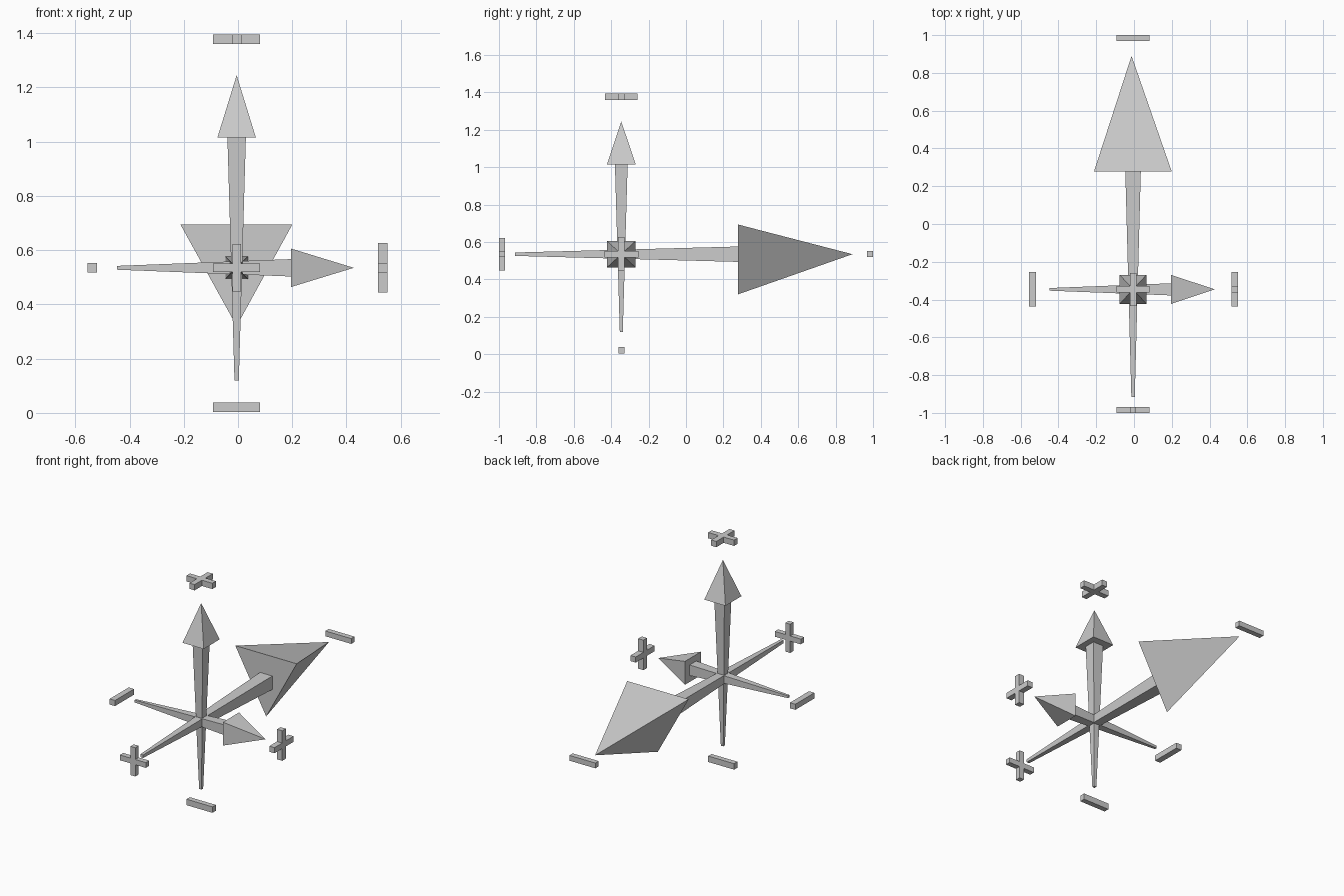
import bpy
from mathutils import Vector

if "Cube" in bpy.data.objects:
    bpy.data.objects.remove(bpy.data.objects["Cube"])

CX, CY, CZ = -0.005, -0.346, 0.535          # where the three axes cross
CENTRE = Vector((CX, CY, CZ))
# for each axis: the two directions spanning its cross-section
SPAN = {'x': ('y', 'z'), 'y': ('z', 'x'), 'z': ('x', 'y')}
UNIT = {'x': Vector((1, 0, 0)), 'y': Vector((0, 1, 0)), 'z': Vector((0, 0, 1))}


def loft(name, axis, outline_a, pos_a, outline_b, pos_b):
    """Solid between two outlines across an axis; a single point makes a pyramid."""
    u, v = (UNIT[k] for k in SPAN[axis])
    w = UNIT[axis]
    flat = CENTRE - w * CENTRE.dot(w)
    ring = lambda pts, pos: [flat + u * p + v * q + w * pos for p, q in pts]
    verts = ring(outline_a, pos_a) + ring(outline_b, pos_b)
    n, tip = len(outline_a), len(outline_b) == 1
    faces = [list(range(n))[::-1]]
    for i in range(n):
        j = (i + 1) % n
        faces.append([i, j, n] if tip else [i, j, n + j, n + i])
    if not tip:
        faces.append(list(range(n, 2 * n)))
    mesh = bpy.data.meshes.new(name)
    mesh.from_pydata(verts, [], faces)
    ob = bpy.data.objects.new(name, mesh)
    bpy.context.collection.objects.link(ob)
    return ob


def rect(a, b):
    return [(-a, -b), (a, -b), (a, b), (-a, b)]


def plus(a, t):
    return [(-t, -a), (t, -a), (t, -t), (a, -t), (a, t), (t, t),
            (t, a), (-t, a), (-t, t), (-a, t), (-a, -t), (-t, -t)]


# tapered square shafts: axis, thin end, thick end, half widths
for axis, lo, hi, r0, r1 in (('x', -0.447, 0.195, 0.007, 0.032),
                             ('y', -0.915, 0.277, 0.009, 0.041),
                             ('z', 0.12, 1.015, 0.008, 0.034)):
    loft(axis + '_shaft', axis, rect(r0, r0), lo, rect(r1, r1), hi)

# arrow heads: two small square pyramids and one large triangular one
loft('x_arrow_head', 'x', rect(0.077, 0.071), 0.195, [(0, 0)], 0.427)
loft('z_arrow_head', 'z', rect(0.071, 0.077), 1.015, [(0, 0)], 1.245)
loft('y_arrow_head', 'y', [(-0.215, 0), (0.159, 0.205), (0.159, -0.207)][::-1] and
     [(-0.215, 0), (0.159, -0.207), (0.159, 0.205)][::1], 0.277, [(0, -0.008)], 0.89)

# plus marks
ARM, T = 0.087, 0.017
loft('x_plus_mark', 'x', plus(0.091, T), 0.516, plus(0.091, T), 0.551)
loft('y_plus_mark', 'y', plus(ARM, 0.016), -1.0, plus(ARM, 0.016), -0.968)
loft('z_plus_mark', 'z', plus(ARM, T), 1.36, plus(ARM, T), 1.395)

# minus marks
loft('x_minus_mark', 'x', rect(0.091, T), -0.555, rect(0.091, T), -0.519)
loft('y_minus_mark', 'y', rect(0.016, ARM), 0.968, rect(0.016, ARM), 1.0)
loft('z_minus_mark', 'z', rect(ARM, 0.016), 0.003, rect(ARM, 0.016), 0.039)
